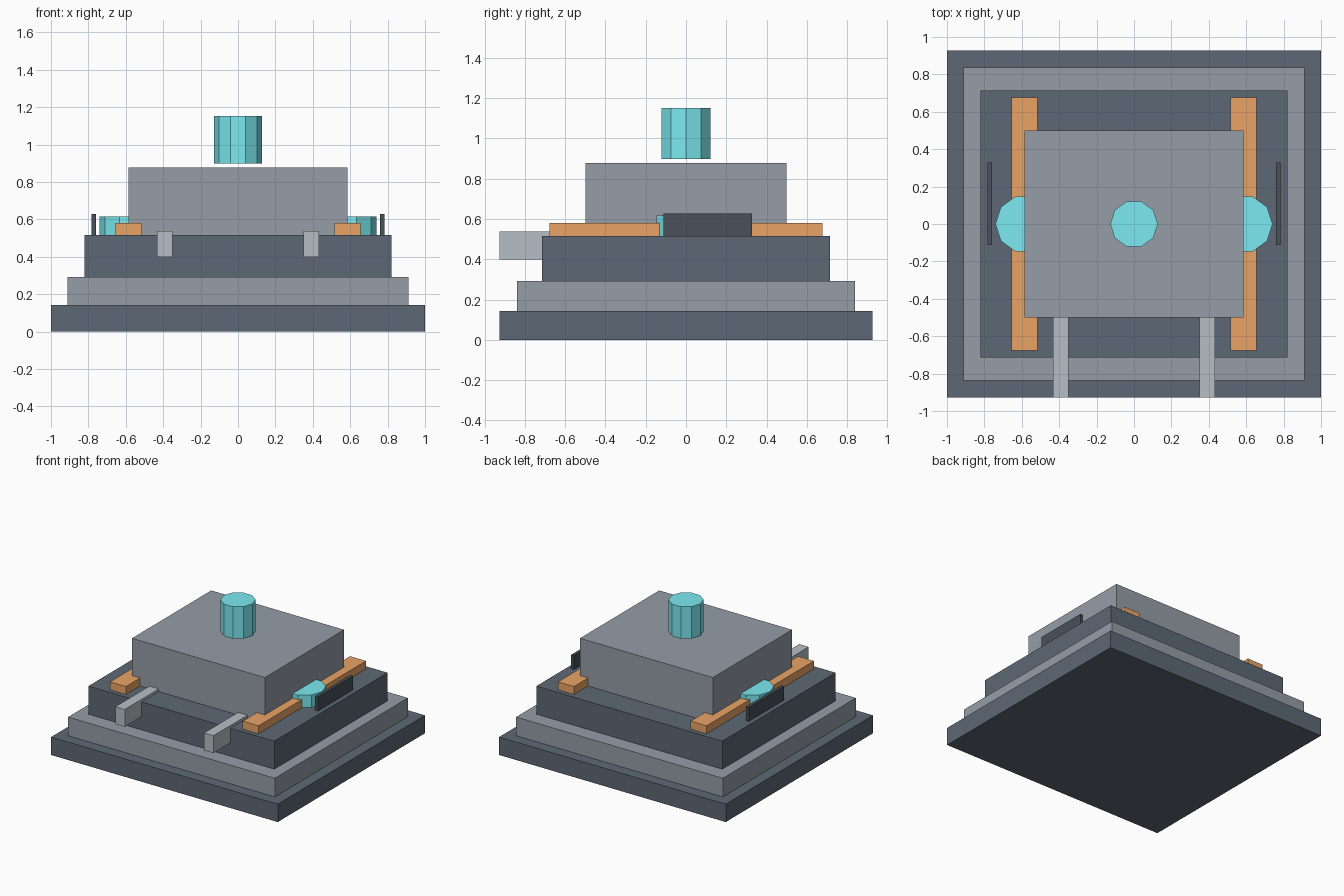
import bpy
import bmesh
from mathutils import Matrix

if "Cube" in bpy.data.objects:
    bpy.data.objects.remove(bpy.data.objects["Cube"])


def material(name, rgb):
    m = bpy.data.materials.new(name)
    m.diffuse_color = (*rgb, 1)
    m.use_nodes = True
    m.node_tree.nodes["Principled BSDF"].inputs["Base Color"].default_value = m.diffuse_color
    return m


SLATE = material("slate", (0.11, 0.138, 0.178))
GREY = material("grey", (0.30, 0.34, 0.385))
PALE = material("pale_metal", (0.47, 0.52, 0.56))
DARK = material("dark_metal", (0.065, 0.082, 0.10))
TEAL = material("teal", (0.20, 0.82, 0.88))
ORANGE = material("orange", (0.82, 0.37, 0.13))


def finish(name, bm, mat):
    mesh = bpy.data.meshes.new(name)
    bm.to_mesh(mesh)
    bm.free()
    mesh.materials.append(mat)
    obj = bpy.data.objects.new(name, mesh)
    bpy.context.collection.objects.link(obj)
    return obj


def box(name, x, y, z, mat):
    """Box from (min, max) ranges on each axis."""
    bm = bmesh.new()
    ranges = (x, y, z)
    centre = [(a + b) / 2 for a, b in ranges]
    size = [b - a for a, b in ranges]
    bmesh.ops.create_cube(bm, size=1, matrix=Matrix.Translation(centre) @ Matrix.Diagonal((*size, 1)))
    return finish(name, bm, mat)


def drum(name, x, radius, z, mat):
    """Ten-sided upright cylinder with a corner on the x axis."""
    bm = bmesh.new()
    # the quarter turn puts a corner on the x axis
    place = Matrix.Translation((x, 0, (z[0] + z[1]) / 2)) @ Matrix.Rotation(1.5707963, 4, 'Z')
    bmesh.ops.create_cone(bm, cap_ends=True, segments=10, radius1=radius, radius2=radius,
                          depth=z[1] - z[0], matrix=place)
    return finish(name, bm, mat)


# Stepped foundation and main block
for name, hx, hy, z, mat in (
    ("base_plate", 1.0, 0.927, (0, 0.143), SLATE),
    ("middle_step", 0.912, 0.838, (0.143, 0.292), GREY),
    ("upper_step", 0.82, 0.714, (0.292, 0.516), SLATE),
    ("main_block", 0.586, 0.499, (0.516, 0.878), GREY),
):
    box(name, (-hx, hx), (-hy, hy), z, mat)

# Hovering drum over the roof
drum("top_drum", 0, 0.127, (0.898, 1.152), TEAL)

# Paired parts on both sides
for side, s in (("left", -1), ("right", 1)):
    def span(a, b):
        return tuple(sorted((s * a, s * b)))

    box(side + "_rail", span(0.515, 0.655), (-0.677, 0.677), (0.516, 0.58), ORANGE)
    box(side + "_front_bar", span(0.35, 0.433), (-0.927, -0.46), (0.398, 0.537), PALE)
    box(side + "_side_panel", span(0.759, 0.784), (-0.112, 0.328), (0.516, 0.628), DARK)
    drum(side + "_side_drum", s * 0.586, 0.155, (0.516, 0.616), TEAL)
